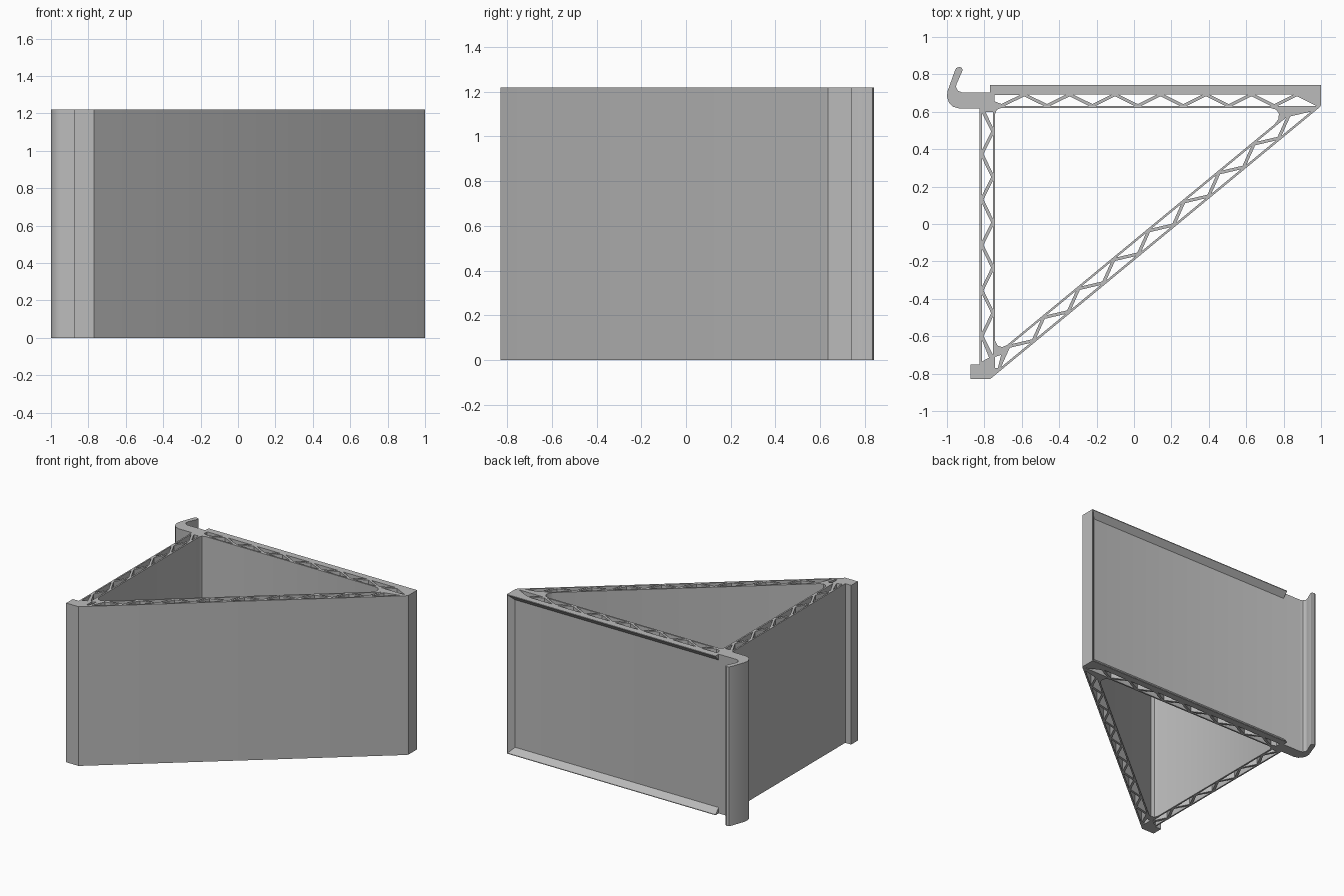
import bpy
import bmesh
from mathutils import Vector

HEIGHT = 1.22
HALF_PITCH = 0.1215   # half the spacing of the zigzag struts
WALL = 0.084          # thickness of a hollow wall
SKIN = 0.012          # thickness of its two outer skins
STRUT_GAP = 0.019     # room left for each strut, along the wall

cube = bpy.data.objects.get("Cube")
if cube:
    bpy.data.objects.remove(cube, do_unlink=True)

grey = bpy.data.materials.new("plain_grey")
grey.use_nodes = True
grey.diffuse_color = (0.5, 0.5, 0.5, 1)
grey.node_tree.nodes["Principled BSDF"].inputs["Base Color"].default_value = (0.5, 0.5, 0.5, 1)


def truss_holes(origin, along, start, count, base_inside):
    """Triangular openings that leave a zigzag of struts in a wall."""
    origin = Vector(origin)
    along = Vector(along).normalized()
    inward = Vector((-along.y, along.x))
    rise = WALL - 2 * SKIN
    half = HALF_PITCH - STRUT_GAP
    tip = rise * half / HALF_PITCH
    holes = []
    for k in range(count):
        s = start + k * HALF_PITCH
        far = (k % 2 == 1) != base_inside
        base = WALL - SKIN if far else SKIN
        apex = base - tip if far else base + tip
        holes.append([origin + along * a + inward * b
                      for a, b in ((s - half, base), (s + half, base), (s, apex))])
    return holes


def finish(obj):
    """Clean the mesh, set the material and smooth the small fillets."""
    bm = bmesh.new()
    bm.from_mesh(obj.data)
    bmesh.ops.remove_doubles(bm, verts=bm.verts, dist=0.0001)
    bmesh.ops.recalc_face_normals(bm, faces=bm.faces)
    bm.to_mesh(obj.data)
    bm.free()
    obj.data.materials.clear()
    obj.data.materials.append(grey)
    bpy.ops.object.select_all(action='DESELECT')
    obj.select_set(True)
    bpy.context.view_layer.objects.active = obj
    bpy.ops.object.shade_smooth_by_angle(angle=0.6)


def extruded_profile(name, loops):
    """Extrude an outline with holes over the full height."""
    curve = bpy.data.curves.new(name, 'CURVE')
    curve.dimensions = '2D'
    curve.fill_mode = 'BOTH'
    curve.extrude = HEIGHT / 2
    for loop in loops:
        spline = curve.splines.new('POLY')
        spline.points.add(len(loop) - 1)
        for point, (x, y) in zip(spline.points, loop):
            point.co = (x, y, 0, 1)
        spline.use_cyclic_u = True
    obj = bpy.data.objects.new(name, curve)
    bpy.context.collection.objects.link(obj)
    bpy.ops.object.select_all(action='DESELECT')
    obj.select_set(True)
    bpy.context.view_layer.objects.active = obj
    bpy.ops.object.convert(target='MESH')
    obj = bpy.context.view_layer.objects.active
    for vert in obj.data.vertices:
        vert.co.z += HEIGHT / 2
    finish(obj)


# Outline: foot, sloping wall, end lip, back face, hook, side wall
foot = [(-0.875, -0.75), (-0.875, -0.83), (-0.77, -0.83)]
end_lip = [(0.99, 0.622), (1, 0.635), (1, 0.742), (0.995, 0.742), (0.955, 0.704)]
hook = [(-0.92, 0.704), (-0.94, 0.711), (-0.951, 0.73), (-0.95, 0.745),
        (-0.917, 0.82), (-0.919, 0.834), (-0.932, 0.84), (-0.949, 0.835),
        (-0.957, 0.822), (-0.997, 0.71), (-1, 0.68), (-0.99, 0.65),
        (-0.968, 0.627), (-0.935, 0.618)]
outline = foot + end_lip + hook + [(-0.825, 0.618), (-0.825, -0.75)]

# Triangular cavity with rounded corners
cavity = [(-0.742, -0.625), (-0.73, -0.65), (-0.705, -0.658), (-0.68, -0.648),
          (0.75, 0.532), (0.772, 0.56), (0.775, 0.59), (0.76, 0.612), (0.73, 0.62),
          (-0.712, 0.62), (-0.733, 0.611), (-0.742, 0.59)]

# Strut openings of the three walls
sloping = truss_holes((-0.77, -0.83), (1.77, 1.46), 0.1885, 17, False)
back = truss_holes((0, 0.62), (1, 0), -0.587, 13, False)
side = truss_holes((-0.742, 0), (0, 1), -0.5985, 10, False)

# Cut-off openings next to the corners
corners = [
    [(-0.745, 0.691), (-0.607, 0.691), (-0.708, 0.642), (-0.745, 0.655)],
    [(-0.754, 0.515), (-0.754, 0.6), (-0.794, 0.6)],
    [(-0.813, -0.62), (-0.813, -0.735), (-0.775, -0.715)],
    [(-0.742, -0.71), (-0.71, -0.7), (-0.728, -0.77), (-0.742, -0.77)],
]
extruded_profile("truss_bracket", [outline, cavity] + sloping + back + side + corners)


# Bevelled retaining rails along the bottom and top of the back face
def rail(name, flip):
    profile = [(0.7, 0), (0.742, 0), (0.742, 0.005), (0.704, 0.045), (0.7, 0.045)]
    bm = bmesh.new()
    verts = [bm.verts.new((-0.77, y, HEIGHT - z if flip else z)) for y, z in profile]
    face = bm.faces.new(verts)
    extruded = bmesh.ops.extrude_face_region(bm, geom=[face])
    moved = [v for v in extruded["geom"] if isinstance(v, bmesh.types.BMVert)]
    bmesh.ops.translate(bm, verts=moved, vec=(1.768, 0, 0))
    mesh = bpy.data.meshes.new(name)
    bm.to_mesh(mesh)
    bm.free()
    obj = bpy.data.objects.new(name, mesh)
    bpy.context.collection.objects.link(obj)
    finish(obj)


rail("bottom_rail", False)
rail("top_rail", True)
